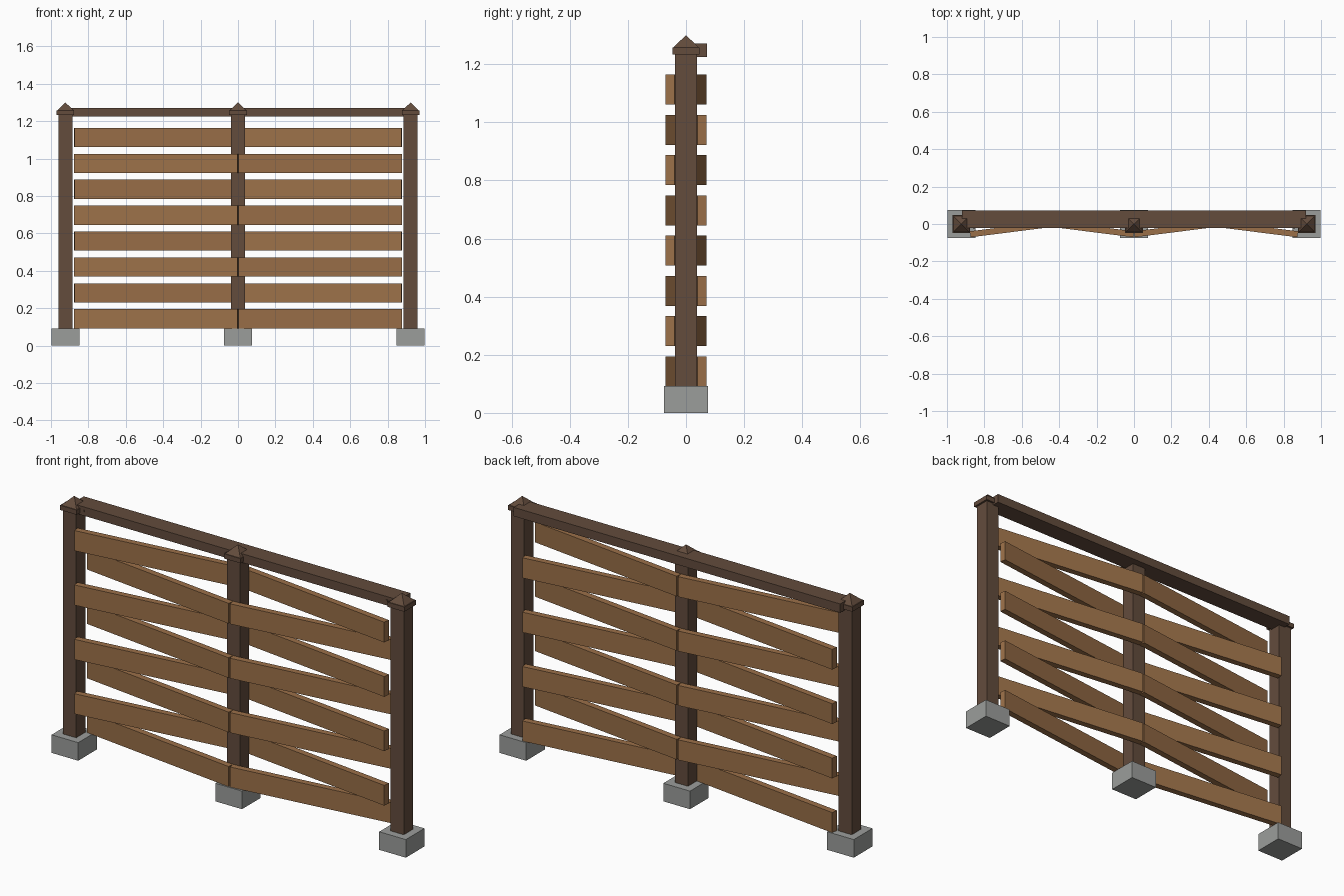
import bpy
import math

cube = bpy.data.objects.get("Cube")
if cube:
    bpy.data.objects.remove(cube, do_unlink=True)


def material(name, rgb):
    mat = bpy.data.materials.new(name)
    mat.use_nodes = True
    mat.diffuse_color = (*rgb, 1)
    mat.node_tree.nodes["Principled BSDF"].inputs["Base Color"].default_value = (*rgb, 1)
    return mat


DARK_WOOD = material("dark brown wood", (0.125, 0.072, 0.046))
LIGHT_WOOD = material("light brown wood", (0.33, 0.163, 0.066))
CONCRETE = material("grey concrete", (0.33, 0.34, 0.33))


def finish(name, mat):
    obj = bpy.context.object
    obj.name = name
    obj.data.name = name
    obj.data.materials.append(mat)
    return obj


def box(name, mat, size, centre, turn=0):
    bpy.ops.mesh.primitive_cube_add(size=1, location=centre, rotation=(0, 0, turn))
    obj = finish(name, mat)
    obj.scale = size
    return obj


def pyramid(name, mat, half, height, x, base):
    bpy.ops.mesh.primitive_cone_add(
        vertices=4, radius1=half * math.sqrt(2), radius2=0, depth=height,
        location=(x, 0, base + height / 2), rotation=(0, 0, math.pi / 4))
    return finish(name, mat)


# Posts with concrete footings and pointed caps
POST_X = 0.923
for side, x in (("right", -POST_X), ("centre", 0), ("left", POST_X)):
    box(f"{side}_footing", CONCRETE, (0.15, 0.15, 0.092), (x, 0, 0.046))
    box(f"{side}_post", DARK_WOOD, (0.074, 0.074, 1.235), (x, 0, 0.62))
    box(f"{side}_cap_plate", DARK_WOOD, (0.094, 0.094, 0.024), (x, 0, 1.246))
    pyramid(f"{side}_cap_point", DARK_WOOD, 0.043, 0.042, x, 1.258)

# Top rail, set towards the back
box("top_rail", DARK_WOOD, (1.84, 0.094, 0.045), (0, 0.026, 1.248))

# Nail heads on the rail front
for sign in (-1, 1):
    bpy.ops.mesh.primitive_cylinder_add(
        vertices=8, radius=0.006, depth=0.006,
        location=(sign * 0.855, -0.022, 1.25), rotation=(math.pi / 2, 0, 0))
    finish("rail_nail", DARK_WOOD)

# Woven boards: alternate rows pass in front of and behind the centre post
REACH, SWING, THICK, TALL, PITCH = 0.877, 0.055, 0.032, 0.103, 0.1385
slope = math.atan2(2 * SWING, REACH)
length = REACH / math.cos(slope) - THICK * math.tan(slope)
for row in range(8):
    weave = 1 if row % 2 == 0 else -1
    z = 0.143 + row * PITCH
    for side, sign in (("right", -1), ("left", 1)):
        box(f"{side}_board_{row + 1}", LIGHT_WOOD, (length, THICK, TALL),
            (sign * REACH / 2, 0, z), sign * weave * slope)
